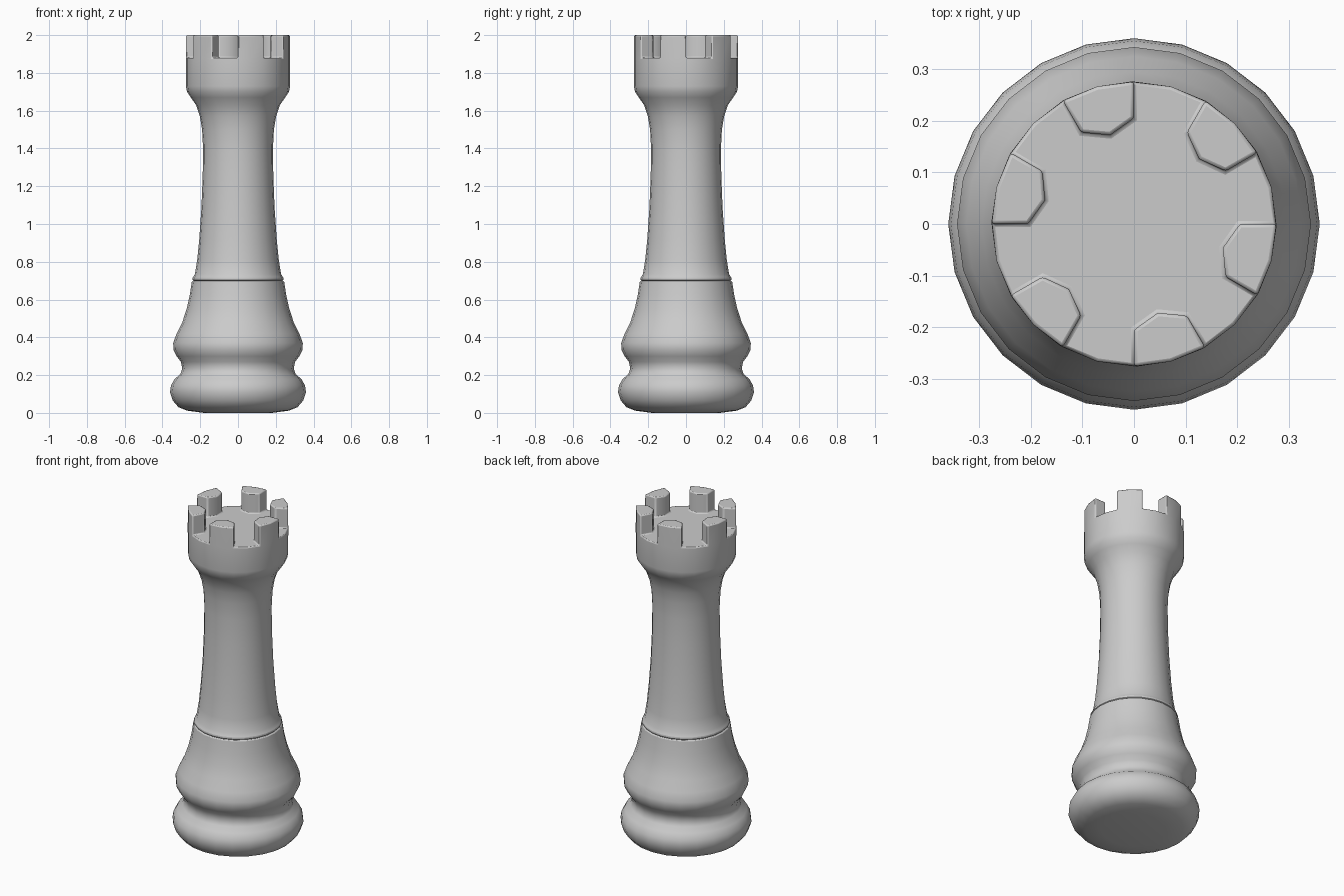
import bpy
import bmesh
from math import cos, sin, tau, radians

if "Cube" in bpy.data.objects:
    bpy.data.objects.remove(bpy.data.objects["Cube"], do_unlink=True)

SIDES = 24
FLOOR, TOP = 1.88, 2.0

stone = bpy.data.materials.new("plain grey")
stone.use_nodes = True
grey = (0.6, 0.6, 0.6, 1)
stone.diffuse_color = grey
stone.node_tree.nodes["Principled BSDF"].inputs["Base Color"].default_value = grey


def lathe(bm, profile):
    """Turn (radius, height) points about z; returns the rings and bands of faces."""
    rings = [[bm.verts.new((r * cos(tau * i / SIDES), r * sin(tau * i / SIDES), z))
              for i in range(SIDES)] for r, z in profile]
    bands = []
    for low, high in zip(rings, rings[1:]):
        bands.append([bm.faces.new((low[i], low[(i + 1) % SIDES],
                                    high[(i + 1) % SIDES], high[i]))
                      for i in range(SIDES)])
    bm.faces.new(rings[0][::-1])
    bm.faces.new(rings[-1])
    return rings, bands


def finish(bm, name, bevel):
    mesh = bpy.data.meshes.new(name)
    bm.to_mesh(mesh)
    bm.free()
    mesh.materials.append(stone)
    obj = bpy.data.objects.new(name, mesh)
    bpy.context.collection.objects.link(obj)
    mod = obj.modifiers.new("soft edges", "BEVEL")
    mod.width = bevel
    mod.segments = 2
    mod.limit_method = "ANGLE"
    mod.angle_limit = radians(50)
    bpy.ops.object.select_all(action="DESELECT")
    obj.select_set(True)
    bpy.context.view_layer.objects.active = obj
    bpy.ops.object.shade_smooth_by_angle(angle=radians(42))
    return obj


# Base: rounded foot, narrow waist, second bulge and collar
base = bmesh.new()
lathe(base, [(0.18, 0), (0.27, 0.012), (0.315, 0.03), (0.345, 0.065), (0.36, 0.11),
             (0.355, 0.145), (0.335, 0.18), (0.305, 0.205), (0.295, 0.235),
             (0.302, 0.27), (0.325, 0.3), (0.342, 0.335), (0.343, 0.37),
             (0.325, 0.42), (0.295, 0.48), (0.272, 0.55), (0.256, 0.62), (0.244, 0.698)])
finish(base, "base", 0.005)

# Shaft flaring into the crown, with a flat floor on top
tower = bmesh.new()
rings, bands = lathe(tower, [(0.238, 0.698), (0.243, 0.71), (0.228, 0.735), (0.216, 0.81),
                             (0.205, 0.92), (0.194, 1.08), (0.187, 1.25), (0.185, 1.4),
                             (0.19, 1.5), (0.202, 1.57), (0.222, 1.63), (0.25, 1.67),
                             (0.27, 1.7), (0.276, 1.73), (0.276, FLOOR), (0.205, FLOOR)])

# Battlements: raise every other pair of rim faces, rounded inwards at the middle
for vert in rings[-1][1::2]:
    vert.co.xy *= 0.87
rim = bands[-1]
raised = [rim[i] for i in range(SIDES) if i % 4 in (2, 3)]
result = bmesh.ops.extrude_face_region(tower, geom=raised)
for item in result["geom"]:
    if isinstance(item, bmesh.types.BMVert):
        item.co.z = TOP
bmesh.ops.delete(tower, geom=[f for f in raised if f.is_valid], context="FACES_ONLY")
bmesh.ops.recalc_face_normals(tower, faces=tower.faces)
finish(tower, "shaft_and_crown", 0.01)
